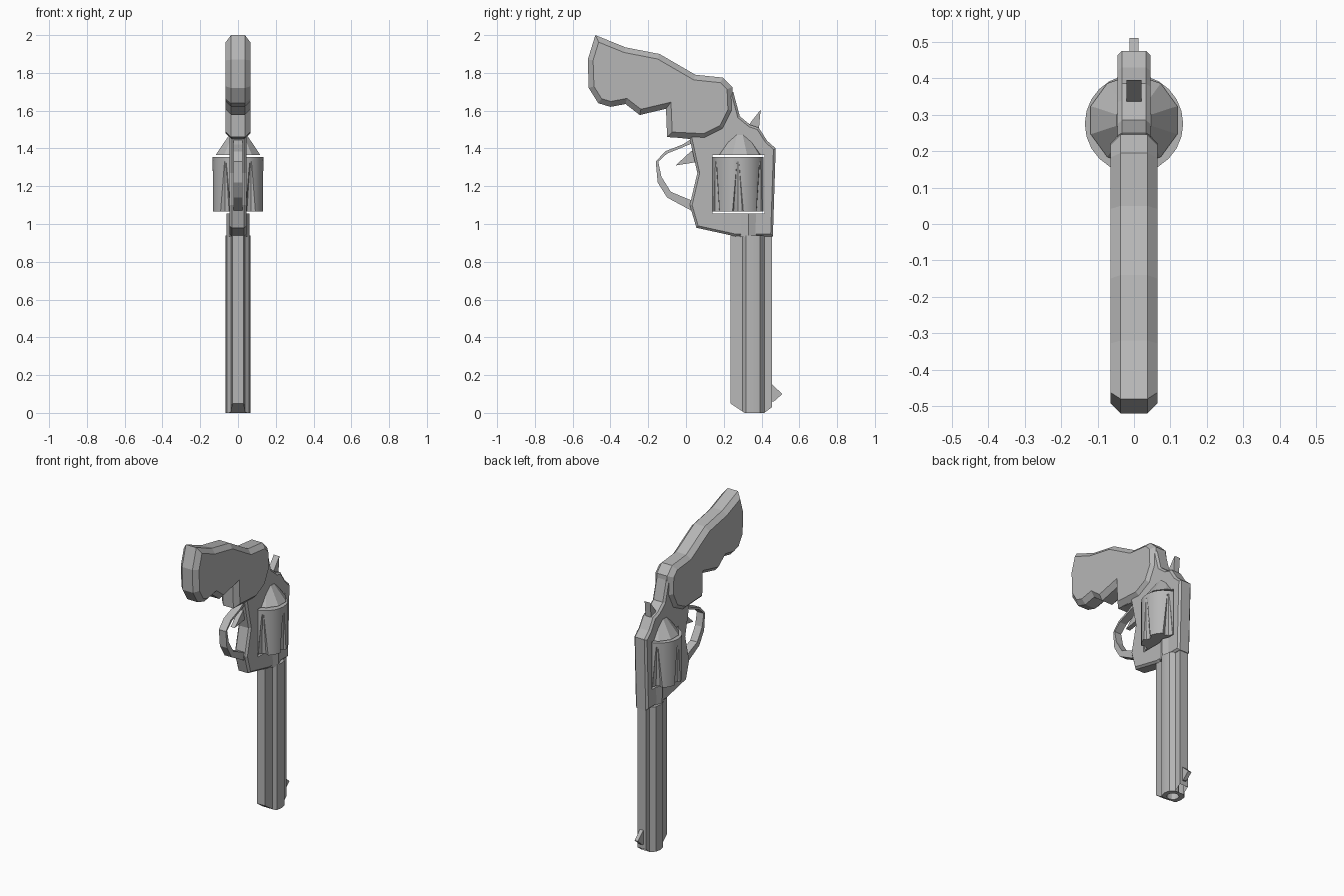
import bpy, bmesh, math
from mathutils import Matrix, Vector

if "Cube" in bpy.data.objects:
    bpy.data.objects.remove(bpy.data.objects["Cube"], do_unlink=True)

steel = bpy.data.materials.new("grey_steel")
steel.use_nodes = True
steel.diffuse_color = (0.47, 0.47, 0.47, 1)
steel.node_tree.nodes["Principled BSDF"].inputs["Base Color"].default_value = (0.47, 0.47, 0.47, 1)


def finish(bm, name):
    bmesh.ops.recalc_face_normals(bm, faces=bm.faces)
    mesh = bpy.data.meshes.new(name)
    bm.to_mesh(mesh)
    bm.free()
    mesh.materials.append(steel)
    obj = bpy.data.objects.new(name, mesh)
    bpy.context.collection.objects.link(obj)
    return obj


def slab(name, outline, half, bevel=0):
    """Side outline in (y, z), extruded across x, with softened rims."""
    bm = bmesh.new()
    base = bm.faces.new([bm.verts.new((-half, y, z)) for y, z in outline])
    ext = bmesh.ops.extrude_face_region(bm, geom=[base], use_keep_orig=True)
    verts = [v for v in ext["geom"] if isinstance(v, bmesh.types.BMVert)]
    bmesh.ops.translate(bm, verts=verts, vec=(2 * half, 0, 0))
    bmesh.ops.recalc_face_normals(bm, faces=bm.faces)
    if bevel:
        rims = [e for e in bm.edges if abs(e.verts[0].co.x - e.verts[1].co.x) < 1e-5]
        bmesh.ops.bevel(bm, geom=rims, offset=bevel, segments=1, affect='EDGES',
                        clamp_overlap=True)
    return finish(bm, name)


def drum(name, y, z0, z1, r0, r1, sides=16, x=0):
    """Upright cylinder or cone from z0 to z1."""
    bm = bmesh.new()
    bmesh.ops.create_cone(bm, cap_ends=True, segments=sides, radius1=r0, radius2=r1,
                          depth=z1 - z0, matrix=Matrix.Translation((x, y, (z0 + z1) / 2)))
    return finish(bm, name)


def activate(obj):
    bpy.ops.object.select_all(action='DESELECT')
    obj.select_set(True)
    bpy.context.view_layer.objects.active = obj


def carve(obj, cutters):
    activate(obj)
    for cutter in cutters:
        mod = obj.modifiers.new("cut", 'BOOLEAN')
        mod.operation = 'DIFFERENCE'
        mod.solver = 'EXACT'
        mod.object = cutter
        bpy.ops.object.modifier_apply(modifier=mod.name)
        bpy.data.objects.remove(cutter, do_unlink=True)


def smooth(obj, degrees=35):
    activate(obj)
    bpy.ops.object.shade_smooth_by_angle(angle=math.radians(degrees))


# Grip with finger bumps and chamfered rims
slab("grip", [
    (-.48, 2.0), (-.32, 1.935), (-.14, 1.9), (.05, 1.79), (.195, 1.775), (.245, 1.725),
    (.25, 1.6), (.2, 1.5), (.1, 1.45), (-.1, 1.46), (-.106, 1.61), (-.245, 1.577),
    (-.32, 1.635), (-.4, 1.62), (-.465, 1.64), (-.515, 1.72), (-.52, 1.87)], .065, .028)

# Frame with an open window for the cylinder
frame = slab("frame", [
    (-.08, 1.46), (.02, 1.45), (.06, 1.27), (.02, 1.1), (.055, .98), (.26, .935),
    (.46, .935), (.475, 1.4), (.43, 1.44), (.385, 1.51), (.34, 1.525), (.285, 1.57),
    (.25, 1.7), (.1, 1.6)], .045, .012)
window = slab("window_cutter", [(.139, 1.055), (.415, 1.055), (.415, 1.365), (.139, 1.365)], .2)
carve(frame, [window])

# Flared shield behind the cylinder and collar ahead of it
drum("recoil_shield", .285, 1.365, 1.47, .125, .05, 10)
drum("front_collar", .33, .93, 1.055, .06, .062, 8)

# Fluted cylinder
cylinder = drum("cylinder", .275, 1.065, 1.355, .135, .135, 24)
flutes = []
for i in range(6):
    a = math.radians(60 * i)
    flutes.append(drum("flute_cutter", .275 + .14 * math.sin(a), 1.05, 1.33,
                       .034, .008, 8, .14 * math.cos(a)))
carve(cylinder, flutes)
smooth(cylinder)

# Barrel with underlug and top rib in one mirrored section
half_section = [(.03, .235), (.037, .3), (.058, .318), (.065, .355), (.058, .392),
                (.03, .415), (.03, .455)]
section = half_section + [(-x, y) for x, y in reversed(half_section)]
bm = bmesh.new()
end = bm.faces.new([bm.verts.new((x, y, 0)) for x, y in section])
ext = bmesh.ops.extrude_face_region(bm, geom=[end], use_keep_orig=True)
bmesh.ops.translate(bm, vec=(0, 0, .94),
                    verts=[v for v in ext["geom"] if isinstance(v, bmesh.types.BMVert)])
# Slanted corners at the muzzle
for point, normal in (((0, .31, 0), (0, .05, .075)), ((0, .415, 0), (0, -.03, .04))):
    cut = bmesh.ops.bisect_plane(bm, geom=bm.verts[:] + bm.edges[:] + bm.faces[:],
                                 plane_co=point, plane_no=Vector(normal).normalized(),
                                 clear_inner=True)
    rim = [e for e in cut["geom_cut"] if isinstance(e, bmesh.types.BMEdge)]
    bmesh.ops.edgenet_fill(bm, edges=rim)
barrel = finish(bm, "barrel")
carve(barrel, [drum("bore_cutter", .355, -.05, .25, .036, .036, 12)])
smooth(barrel, 30)

# Thin blades: front sight, hammer spur and trigger
slab("front_sight", [(.445, .16), (.51, .1), (.465, .06), (.445, .06)], .012)
slab("hammer", [(.32, 1.5), (.34, 1.535), (.395, 1.605), (.385, 1.49)], .02)
slab("trigger", [(.045, 1.4), (.01, 1.37), (-.055, 1.31), (.07, 1.33)], .015)

# Trigger guard loop
slab("trigger_guard", [
    (.03, 1.45), (-.02, 1.42), (-.11, 1.385), (-.16, 1.33), (-.15, 1.22), (-.1, 1.14),
    (.03, 1.07), (.04, 1.12), (-.08, 1.17), (-.13, 1.25), (-.147, 1.33), (-.1, 1.373),
    (-.02, 1.405), (.04, 1.43)], .025)
